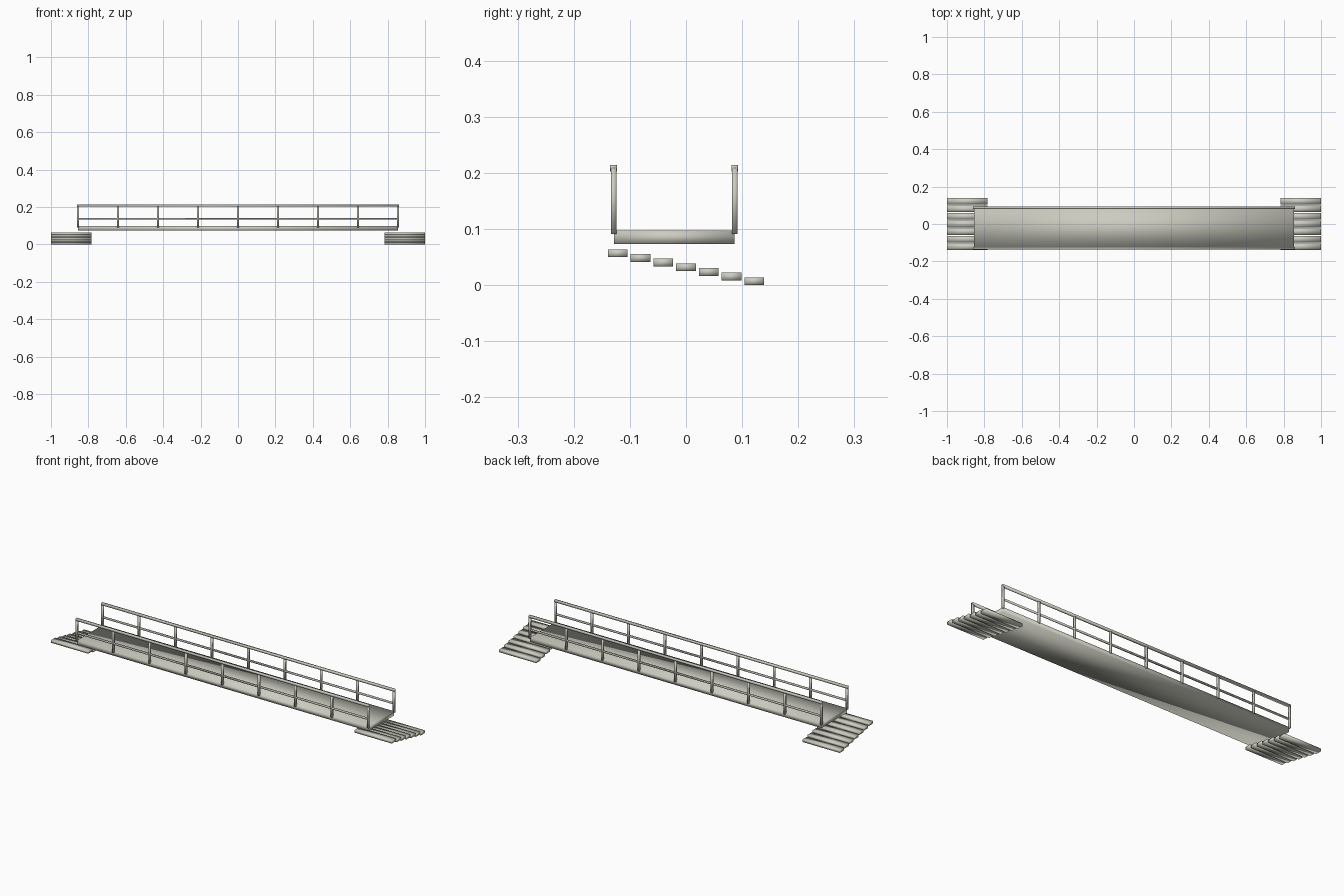
import bpy, bmesh

cube = bpy.data.objects.get("Cube")
if cube:
    bpy.data.objects.remove(cube, do_unlink=True)

stone = bpy.data.materials.new("warm_grey")
stone.use_nodes = True
colour = (0.60, 0.60, 0.53, 1)
stone.diffuse_color = colour
stone.node_tree.nodes["Principled BSDF"].inputs["Base Color"].default_value = colour


def box(name, x, y, z):
    """Softly shaded block spanning three (low, high) ranges."""
    bm = bmesh.new()
    bmesh.ops.create_cube(bm, size=1)
    for v in bm.verts:
        v.co = [r[0] if c < 0 else r[1] for c, r in zip(v.co, (x, y, z))]
    for f in bm.faces:
        f.smooth = True
    mesh = bpy.data.meshes.new(name)
    bm.to_mesh(mesh)
    bm.free()
    mesh.materials.append(stone)
    obj = bpy.data.objects.new(name, mesh)
    bpy.context.collection.objects.link(obj)
    return obj


def around(c, half):
    return (c - half, c + half)


HALF = 0.855
BAYS = 8

# Walkway
box("deck", (-HALF, HALF), (-0.128, 0.086), (0.073, 0.097))

# Railings: posts, handrail and middle rail on each side
for side, y in (("front", -0.129), ("back", 0.087)):
    for i in range(BAYS + 1):
        x = -HALF + 2 * HALF * i / BAYS
        box(f"{side}_post_{i + 1}", around(x, 0.005), around(y, 0.005), (0.091, 0.209))
    box(f"{side}_handrail", around(0, HALF + 0.005), around(y, 0.006), (0.203, 0.214))
    box(f"{side}_middle_rail", around(0, HALF), around(y, 0.004), around(0.138, 0.004))

# Flights of floating treads at both ends, descending toward the back
for side, x in (("right", (-1.0, -0.782)), ("left", (0.782, 1.0))):
    for i in range(7):
        y = -0.1215 + 0.0405 * i
        z = 0.0083 * (6 - i)
        box(f"{side}_tread_{i + 1}", x, around(y, 0.0175), (z, z + 0.014))
